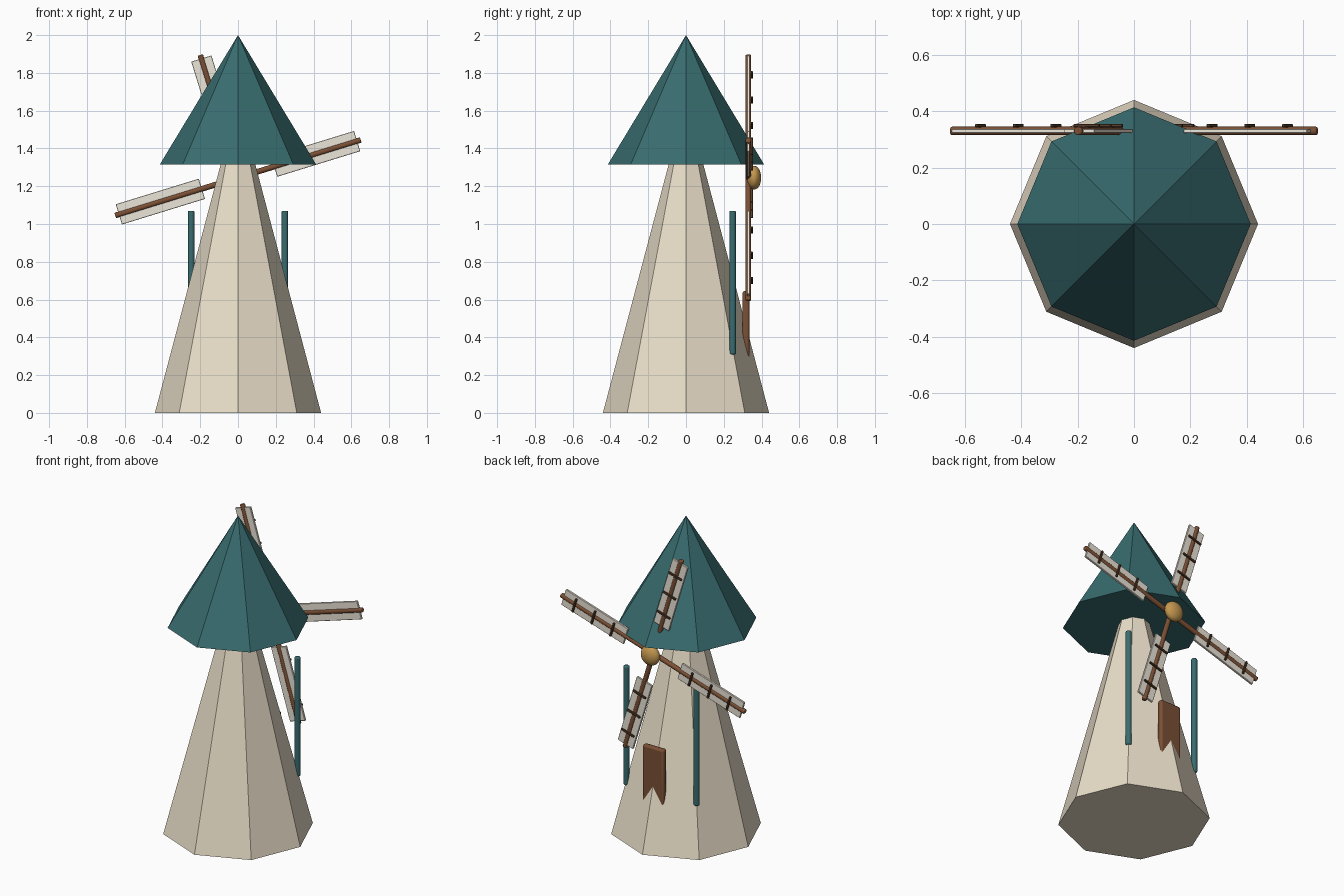
import bpy
from math import radians, pi
from mathutils import Matrix

if "Cube" in bpy.data.objects:
    bpy.data.objects.remove(bpy.data.objects["Cube"])

HUB = Matrix.Translation((0, 0.33, 1.245))


def material(name, color):
    m = bpy.data.materials.new(name)
    m.diffuse_color = (*color, 1)
    m.use_nodes = True
    m.node_tree.nodes["Principled BSDF"].inputs["Base Color"].default_value = m.diffuse_color
    return m


CREAM = material("cream_wall", (0.82, 0.73, 0.58))
TEAL = material("teal_paint", (0.04, 0.15, 0.16))
BROWN = material("brown_wood", (0.20, 0.08, 0.035))
DARK = material("dark_wood", (0.10, 0.05, 0.025))
CANVAS = material("canvas", (0.84, 0.79, 0.69))
GOLD = material("gold_cap", (0.55, 0.31, 0.08))


def finish(name, mat, bevel=0, segments=3, smooth=False):
    ob = bpy.context.object
    ob.name = name
    ob.data.materials.append(mat)
    if bevel:
        bpy.ops.object.transform_apply(location=False, rotation=False, scale=True)
        b = ob.modifiers.new("soft_edges", "BEVEL")
        b.width, b.segments = bevel, segments
        b.limit_method = "ANGLE"
        b.angle_limit = radians(50)
    if smooth:
        bpy.ops.object.shade_smooth_by_angle(angle=radians(40))
    return ob


def frustum(name, mat, r1, r2, z1, z2):
    # eight flat sides with a corner on the x axis
    bpy.ops.mesh.primitive_cone_add(vertices=8, radius1=r1, radius2=r2,
                                    depth=z2 - z1, location=(0, 0, (z1 + z2) / 2))
    return finish(name, mat)


def box(name, mat, size, loc, bevel=0, matrix=None):
    bpy.ops.mesh.primitive_cube_add(size=1, location=loc)
    bpy.context.object.scale = size
    ob = finish(name, mat, bevel or 0.002, 3 if bevel else 1, bool(bevel))
    if matrix:
        ob.matrix_world = matrix @ Matrix.Translation(loc)
    return ob


def rod(name, mat, radius, length, matrix, bevel):
    bpy.ops.mesh.primitive_cylinder_add(vertices=20, radius=radius, depth=length)
    ob = finish(name, mat, bevel, 3, True)
    ob.matrix_world = matrix
    return ob


# tower and roof
frustum("tower", CREAM, 0.44, 0.088, 0, 1.33)
frustum("roof", TEAL, 0.414, 0, 1.315, 2.0)

# door slab, its foot sinks into the sloping wall
box("door", BROWN, (0.15, 0.036, 0.6), (0, 0.317, 0.345), 0.012)

# two posts beside the door
for side, x in (("left", -0.248), ("right", 0.248)):
    rod(side + "_post", TEAL, 0.018, 0.76,
        Matrix.Translation((x, 0.247, 0.69)), 0.008)

# four arms, each with a canvas sail and three slats
for i in range(4):
    turn = HUB @ Matrix.Rotation(-radians(17.1 + 90 * i), 4, "Y")
    rod(f"arm_{i + 1}", BROWN, 0.015, 0.68,
        turn @ Matrix.Translation((0.34, 0, 0)) @ Matrix.Rotation(pi / 2, 4, "Y"), 0.005)
    box(f"sail_{i + 1}", CANVAS, (0.46, 0.014, 0.112), (0.43, 0, 0), 0, turn)
    for j, u in enumerate((0.29, 0.43, 0.57)):
        box(f"slat_{i + 1}_{j + 1}", DARK, (0.012, 0.012, 0.095),
            (u, 0.019, 0), 0, turn)

# rounded hub cap
bpy.ops.mesh.primitive_uv_sphere_add(segments=24, ring_count=16, radius=1,
                                     location=(0, 0.36, 1.245))
bpy.context.object.scale = (0.063, 0.038, 0.063)
finish("hub_cap", GOLD, 0, 0, True)
